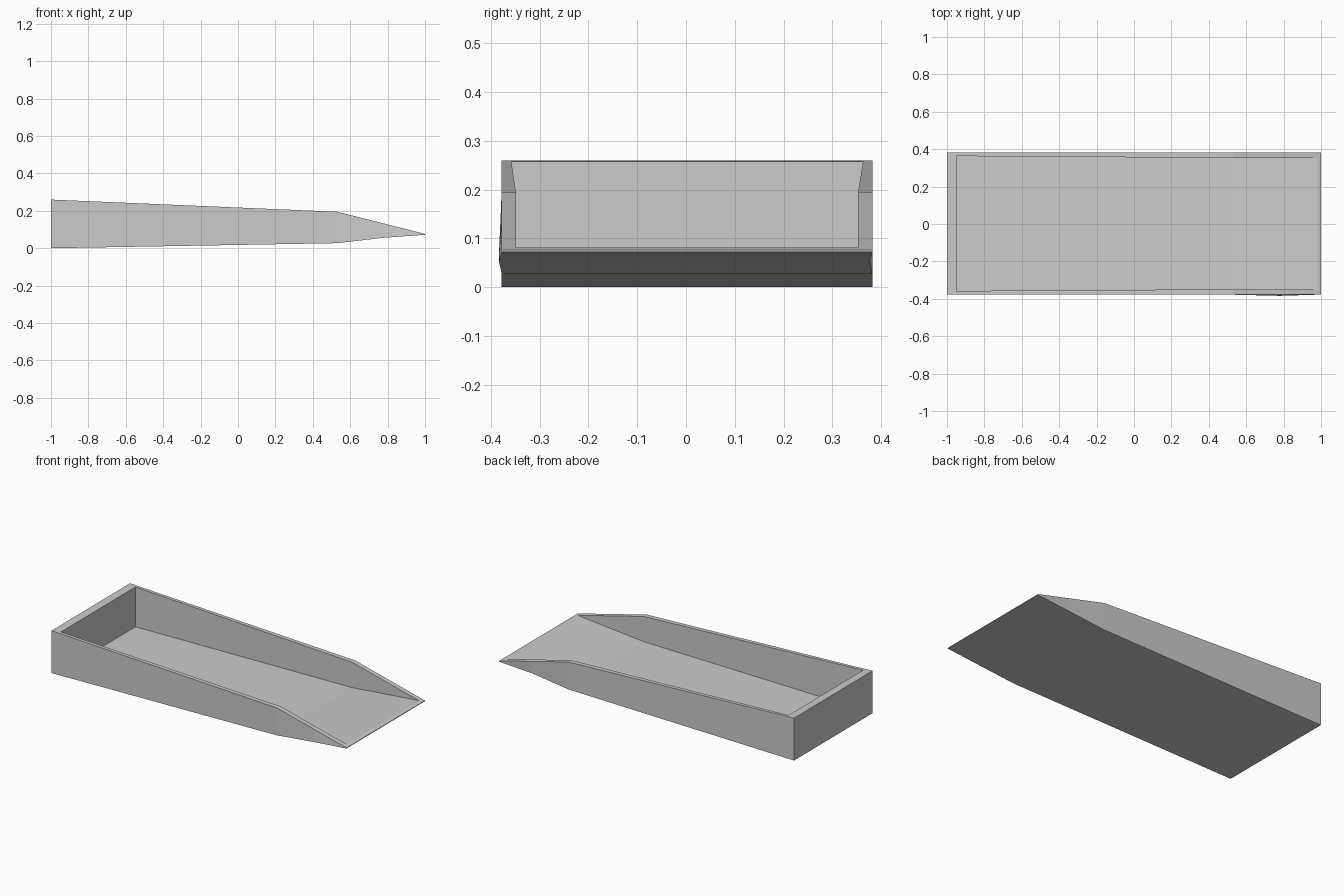
import bpy, bmesh

if "Cube" in bpy.data.objects:
    bpy.data.objects.remove(bpy.data.objects["Cube"])


def loft(name, sections):
    """Solid through rectangular sections, each a list of four (x, y, z) corners."""
    bm = bmesh.new()
    rings = [[bm.verts.new(p) for p in s] for s in sections]
    for a, b in zip(rings, rings[1:]):
        for i in range(4):
            j = (i + 1) % 4
            bm.faces.new((a[i], a[j], b[j], b[i]))
    bm.faces.new(rings[0])
    bm.faces.new(rings[-1])
    bmesh.ops.recalc_face_normals(bm, faces=bm.faces)
    mesh = bpy.data.meshes.new(name)
    bm.to_mesh(mesh)
    bm.free()
    obj = bpy.data.objects.new(name, mesh)
    bpy.context.collection.objects.link(obj)
    return obj


def section(x, y0, y1, bottom, top, skew=0.0):
    return [(x, y0 + skew, bottom), (x, y1 + skew, bottom), (x, y1, top), (x, y0, top)]


# Outer wedge: x, underside z, rim z, slight sideways skew of the underside
body = [(-1, 0, 0.26, 0), (0.53, 0.027, 0.195, 0), (0.78, 0.056, 0.132, -0.006),
        (0.975, 0.07, 0.083, 0), (1, 0.072, 0.076, 0)]
tray = loft("scoop_tray", [section(x, -0.378, 0.382, b, t, s) for x, b, t, s in body])

# Hollow: x, wall positions, floor z; the floor runs out through the front lip
hollow = [(-0.95, -0.358, 0.363, 0.014), (0.53, -0.349, 0.353, 0.04),
          (0.985, -0.349, 0.353, 0.082)]
cutter = loft("hollow_cutter", [section(x, y0, y1, f, 0.5) for x, y0, y1, f in hollow])
cutter.hide_render = True

mod = tray.modifiers.new("hollow", 'BOOLEAN')
mod.operation = 'DIFFERENCE'
mod.solver = 'EXACT'
mod.object = cutter
bpy.context.view_layer.objects.active = tray
bpy.ops.object.modifier_apply(modifier=mod.name)
bpy.data.objects.remove(cutter)
